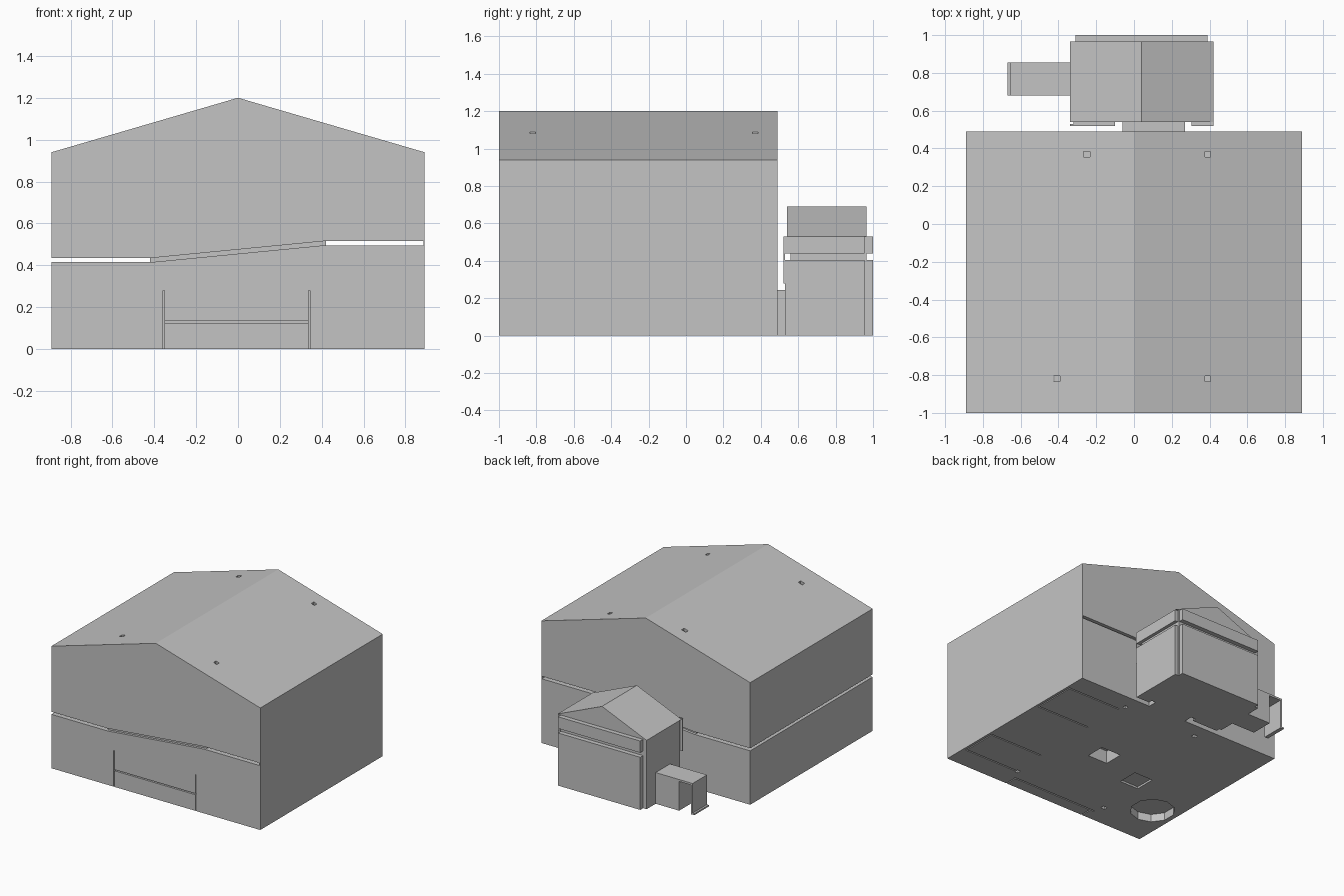
import bpy, bmesh, math

old = bpy.data.objects.get("Cube")
if old:
    bpy.data.objects.remove(old, do_unlink=True)

GREY = (0.55, 0.55, 0.55, 1)
mat = bpy.data.materials.new("plain grey")
mat.use_nodes = True
mat.diffuse_color = GREY
mat.node_tree.nodes["Principled BSDF"].inputs["Base Color"].default_value = GREY


def finish(name, bm):
    bmesh.ops.recalc_face_normals(bm, faces=bm.faces)
    mesh = bpy.data.meshes.new(name)
    bm.to_mesh(mesh)
    bm.free()
    mesh.materials.append(mat)
    ob = bpy.data.objects.new(name, mesh)
    bpy.context.collection.objects.link(ob)
    return ob


def extrude(name, profile, y0, y1):
    """Extrude an x-z outline along y."""
    bm = bmesh.new()
    face = bm.faces.new([bm.verts.new((x, y0, z)) for x, z in profile])
    res = bmesh.ops.extrude_face_region(bm, geom=[face])
    verts = [v for v in res["geom"] if isinstance(v, bmesh.types.BMVert)]
    bmesh.ops.translate(bm, verts=verts, vec=(0, y1 - y0, 0))
    return finish(name, bm)


def box(name, x0, x1, y0, y1, z0, z1):
    return extrude(name, [(x0, z0), (x1, z0), (x1, z1), (x0, z1)], y0, y1)


def cut(target, cutter):
    cutter.hide_render = True
    mod = target.modifiers.new("cut", "BOOLEAN")
    mod.operation = "DIFFERENCE"
    mod.solver = "EXACT"
    mod.object = cutter
    bpy.context.view_layer.objects.active = target
    bpy.ops.object.modifier_apply(modifier=mod.name)
    bpy.data.objects.remove(cutter, do_unlink=True)


W, FRONT, BACK = 0.89, -1.0, 0.49

# Main hall: lower and upper halves split by a stepped, sloping gap
lower = extrude("lower_hall", [(-W, 0), (W, 0), (W, 0.495), (0.41, 0.495),
                               (-0.41, 0.415), (-W, 0.415)], FRONT, BACK)
upper = extrude("upper_hall", [(-W, 0.435), (-0.41, 0.435), (0.41, 0.515), (W, 0.515),
                               (W, 0.94), (0, 1.2), (-W, 0.94)], FRONT, BACK)
extrude("gap_filler", [(-0.42, 0.415), (-0.41, 0.415), (0.41, 0.495), (0.42, 0.495),
                       (0.42, 0.515), (0.41, 0.515), (-0.41, 0.435), (-0.42, 0.435)],
        FRONT + 0.02, BACK - 0.02)
box("side_skin", W - 0.005, W, FRONT, BACK, 0.495, 0.515)

# Vertical pin shafts through roof and floor
for x, y, r in [(-0.25, 0.37, 0.018), (0.39, 0.37, 0.014),
                (-0.41, -0.82, 0.017), (0.39, -0.82, 0.014)]:
    for part in (lower, upper):
        cut(part, box("shaft_cutter", x - r, x + r, y - 0.015, y + 0.015, -0.1, 1.3))

# Front door slits
for x in (-0.355, 0.34):
    cut(lower, box("slit_cutter", x - 0.004, x + 0.004, -1.1, -0.9, -0.1, 0.28))
cut(lower, box("slit_cutter", -0.355, 0.34, -1.1, -0.96, 0.124, 0.133))
cut(lower, box("slit_cutter", -0.39, 0.35, -0.908, -0.898, -0.1, 0.05))

# U-shaped floor grooves
for y0, y1 in [(-0.02, 0.32), (-0.82, -0.54)]:
    for y in (y0, y1):
        cut(lower, box("groove_cutter", 0.41, 0.87, y - 0.005, y + 0.005, -0.1, 0.05))
    cut(lower, box("groove_cutter", 0.862, 0.87, y0, y1, -0.1, 0.05))

# Floor recesses
cut(lower, box("pit_cutter", -0.02, 0.15, -0.325, -0.175, -0.1, 0.1))
cut(lower, box("pit_cutter", -0.42, -0.26, -0.46, -0.3, -0.1, 0.015))
bm = bmesh.new()
bmesh.ops.create_cone(bm, cap_ends=True, segments=10, radius1=0.16, radius2=0.16, depth=0.2)
bmesh.ops.translate(bm, verts=bm.verts, vec=(-0.7, -0.63, -0.04))
cut(lower, finish("round_pit_cutter", bm))

# Rear annex: core with gabled roof
extrude("annex_body", [(-0.34, 0), (0.395, 0), (0.395, 0.53), (-0.34, 0.53)], 0.56, 0.965)
extrude("annex_roof", [(-0.34, 0.53), (0.42, 0.53), (0.04, 0.69)], 0.54, 0.965)

# Annex cladding: wall panels below, fascia bands above
for name, z0, z1 in [("panel", 0, 0.405), ("fascia", 0.44, 0.53)]:
    box("rear_" + name, -0.31, 0.39, 0.965, 1.0, z0, z1)
    box("side_" + name, 0.395, 0.42, 0.56, 0.955, z0, z1)
    box("inner_right_" + name, -0.32, -0.1, 0.53, 0.56, z0, z1)
    box("inner_left_" + name, 0.305, 0.42, 0.53, 0.56, z0, z1)
box("inner_right_trim", -0.34, -0.1, 0.52, 0.53, 0.28, 0.53)
box("inner_left_trim", 0.305, 0.42, 0.52, 0.53, 0.28, 0.53)
box("door_lintel", -0.1, 0.305, 0.54, 0.56, 0.44, 0.53)

# Passage between hall and annex
box("passage", -0.06, 0.27, 0.49, 0.56, 0, 0.245)

# Side arm with canopy and end plate
box("arm_box", -0.54, -0.34, 0.68, 0.855, 0, 0.225)
box("arm_canopy", -0.655, -0.34, 0.68, 0.855, 0.225, 0.24)
box("arm_end_plate", -0.655, -0.64, 0.68, 0.855, 0, 0.225)
box("arm_foot", -0.67, -0.655, 0.68, 0.855, 0, 0.012)
